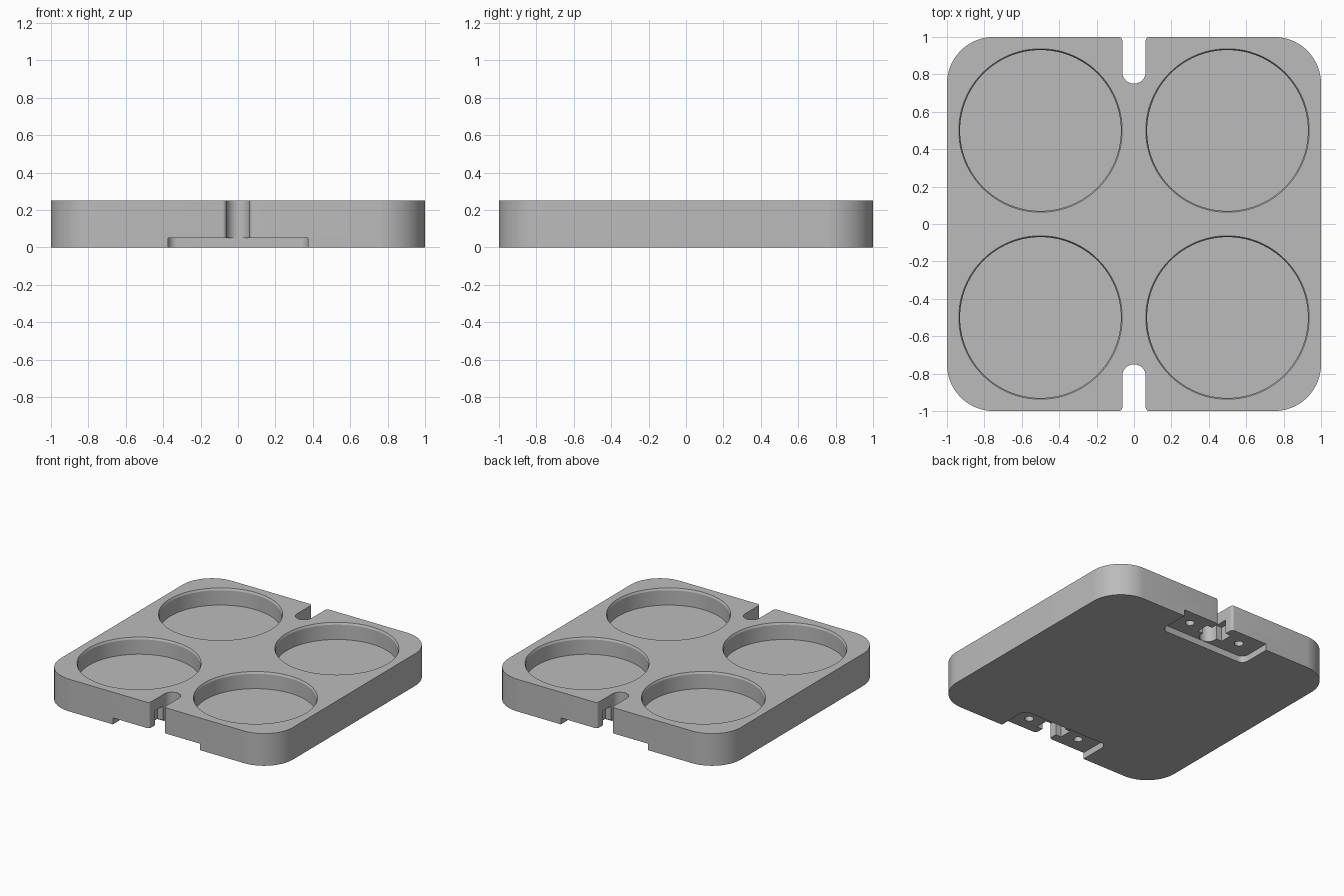
import bpy, bmesh
from math import cos, sin, radians

cube = bpy.data.objects.get("Cube")
if cube:
    bpy.data.objects.remove(cube, do_unlink=True)

HEIGHT = 0.25

grey = bpy.data.materials.new("plain grey")
grey.use_nodes = True
COLOUR = (0.5, 0.5, 0.5, 1)
grey.diffuse_color = COLOUR
grey.node_tree.nodes["Principled BSDF"].inputs["Base Color"].default_value = COLOUR


def arc(cx, cy, r, start, end, steps):
    angles = [radians(start + (end - start) * i / steps) for i in range(steps + 1)]
    return [(cx + r * cos(a), cy + r * sin(a)) for a in angles]


def circle(cx, cy, r, steps):
    return arc(cx, cy, r, 0, 360, steps)[:-1]


def loft(name, layers):
    """Closed solid through outlines of equal length, each given as (points, z)."""
    bm = bmesh.new()
    rings = [[bm.verts.new((x, y, z)) for x, y in pts] for pts, z in layers]
    for low, high in zip(rings, rings[1:]):
        for i in range(len(low)):
            j = (i + 1) % len(low)
            bm.faces.new((low[i], low[j], high[j], high[i]))
    bm.faces.new(rings[0])
    bm.faces.new(rings[-1])
    bmesh.ops.recalc_face_normals(bm, faces=bm.faces)
    mesh = bpy.data.meshes.new(name)
    bm.to_mesh(mesh)
    bm.free()
    mesh.materials.append(grey)
    obj = bpy.data.objects.new(name, mesh)
    bpy.context.scene.collection.objects.link(obj)
    return obj


def cut(target, cutter):
    cutter.hide_render = True
    mod = target.modifiers.new("cut", "BOOLEAN")
    mod.operation = "DIFFERENCE"
    mod.solver = "EXACT"
    mod.object = cutter
    bpy.context.view_layer.objects.active = target
    bpy.ops.object.modifier_apply(modifier=mod.name)
    bpy.data.objects.remove(cutter, do_unlink=True)


# Tray outline: one quarter with slot end, slot mouth and corner, then mirrored
quarter = (arc(0, 0.8125, 0.0625, 270, 360, 12)
           + arc(0.0825, 0.98, 0.02, 180, 90, 6)
           + arc(0.75, 0.75, 0.25, 90, 0, 20))
right = quarter + [(x, -y) for x, y in reversed(quarter)]
left = [(-x, y) for x, y in reversed(right)][1:-1]
tray = loft("tray", [(right + left, 0), (right + left, HEIGHT)])

# Four round pockets with a small lead-in at the rim
for sx in (-1, 1):
    for sy in (-1, 1):
        wall = circle(sx * 0.5, sy * 0.5, 0.43, 96)
        rim = circle(sx * 0.5, sy * 0.5, 0.437, 96)
        cut(tray, loft("pocket_cutter", [(wall, 0.12), (wall, 0.235),
                                         (rim, HEIGHT), (rim, 0.3)]))

# Underside recess, side channel and screw holes at front and back
for s in (-1, 1):
    corner = arc(0.325, 0.798, 0.05, 270, 360, 8) + [(0.375, 1.1)]
    recess = [(x, s * y) for x, y in corner]
    recess += [(-x, y) for x, y in reversed(recess)]
    cut(tray, loft("recess_cutter", [(recess, -0.05), (recess, 0.05)]))
    channel = [(-0.11, s * 0.83), (0.11, s * 0.83), (0.11, s * 0.93), (-0.11, s * 0.93)]
    cut(tray, loft("channel_cutter", [(channel, 0.02), (channel, 0.16)]))
    for sx in (-1, 1):
        hole = circle(sx * 0.225, s * 0.88, 0.032, 24)
        cut(tray, loft("hole_cutter", [(hole, 0.02), (hole, 0.11)]))

bpy.ops.object.select_all(action="DESELECT")
tray.select_set(True)
bpy.context.view_layer.objects.active = tray
bpy.ops.object.shade_smooth_by_angle(angle=radians(25))
